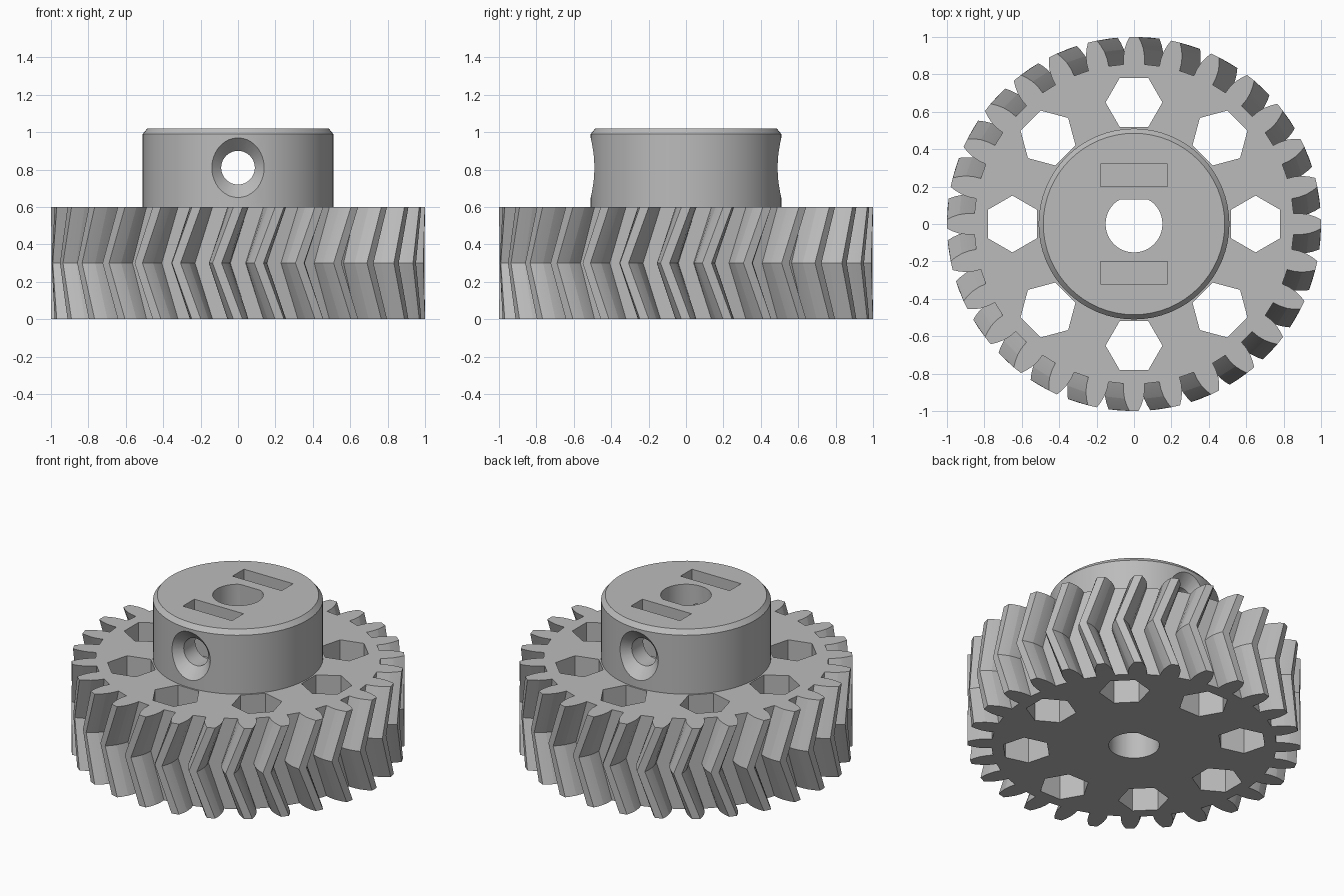
import bpy, bmesh
from math import sin, cos, pi, radians
from mathutils import Matrix

cube = bpy.data.objects.get("Cube")
if cube:
    bpy.data.objects.remove(cube, do_unlink=True)

grey = bpy.data.materials.new("plain grey")
grey.use_nodes = True
COLOUR = (0.5, 0.5, 0.5, 1)
grey.diffuse_color = COLOUR
grey.node_tree.nodes["Principled BSDF"].inputs["Base Color"].default_value = COLOUR

TEETH = 28
PITCH = 2 * pi / TEETH
GEAR_TOP, HUB_TOP = 0.6, 1.02
SCREW_Z = 0.81


def loft(name, rings):
    """Skin a stack of equal-length rings and cap both ends."""
    bm = bmesh.new()
    loops = [[bm.verts.new(p) for p in ring] for ring in rings]
    n = len(loops[0])
    for a, b in zip(loops, loops[1:]):
        for i in range(n):
            j = (i + 1) % n
            bm.faces.new((a[i], a[j], b[j], b[i]))
    bm.faces.new(loops[0][::-1])
    bm.faces.new(loops[-1])
    bmesh.ops.recalc_face_normals(bm, faces=bm.faces)
    mesh = bpy.data.meshes.new(name)
    bm.to_mesh(mesh)
    bm.free()
    mesh.materials.append(grey)
    obj = bpy.data.objects.new(name, mesh)
    bpy.context.collection.objects.link(obj)
    return obj


def circle(r, z, sides=64, turn=0.0):
    return [(r * cos(turn + 2 * pi * i / sides), r * sin(turn + 2 * pi * i / sides), z)
            for i in range(sides)]


def cut(target, cutter):
    mod = target.modifiers.new(cutter.name, "BOOLEAN")
    mod.operation, mod.solver, mod.object = "DIFFERENCE", "EXACT", cutter
    bpy.context.view_layer.objects.active = target
    bpy.ops.object.modifier_apply(modifier=mod.name)


# Herringbone gear body: one tooth outline, twisted half a pitch at mid height
FLANK = [(0.855, 3.7), (0.895, 3.6), (0.935, 3.1), (0.97, 2.3), (1.0, 1.4)]
TOOTH = [(r, -a) for r, a in FLANK] + [(r, a) for r, a in reversed(FLANK)]


def gear_ring(z, twist):
    return [(r * cos(k * PITCH + radians(a) + twist), r * sin(k * PITCH + radians(a) + twist), z)
            for k in range(TEETH) for r, a in TOOTH]


gear = loft("gear_body", [gear_ring(0, 0), gear_ring(GEAR_TOP / 2, -PITCH / 2),
                          gear_ring(GEAR_TOP, 0)])

# Hub with chamfered rim
hub = loft("hub", [circle(0.51, GEAR_TOP), circle(0.51, 0.99), circle(0.485, HUB_TOP)])

cutters = []

# Ring of hexagonal lightening holes
for k in range(8):
    hexagon = loft("hex_cutter", [circle(0.152, z, 6, pi / 6) for z in (-0.1, 0.8)])
    hexagon.data.transform(Matrix.Rotation(k * pi / 4, 4, "Z") @ Matrix.Translation((0.65, 0, 0)))
    cut(gear, hexagon)
    cutters.append(hexagon)

# D-shaped shaft bore
bore = loft("bore_cutter", [[(x, min(y, 0.13), z) for x, y, z in circle(0.152, z, 48)]
                            for z in (-0.1, 1.2)])
cut(gear, bore)
cut(hub, bore)
cutters.append(bore)

# Cross hole for the set screws, flared at both ends
flare = [(-0.6, 0.25), (-0.44, 0.09), (0.44, 0.09), (0.6, 0.25)]
screw = loft("screw_cutter", [circle(r, z, 40) for z, r in flare])
screw.data.transform(Matrix.Translation((0, 0, SCREW_Z)) @ Matrix.Rotation(pi / 2, 4, "X"))
cut(hub, screw)
cutters.append(screw)

# Rectangular nut slots in the hub top
for y in (-0.26, 0.26):
    slot = loft("slot_cutter", [[(sx * 0.18, y + sy * 0.06, z)
                                 for sx, sy in ((-1, -1), (1, -1), (1, 1), (-1, 1))]
                                for z in (0.66, 1.2)])
    cut(hub, slot)
    cutters.append(slot)

for obj in cutters:
    bpy.data.objects.remove(obj, do_unlink=True)

# Smooth the round surfaces, keep hard edges
for obj, angle in ((hub, 20), (gear, 9)):
    bpy.ops.object.select_all(action="DESELECT")
    obj.select_set(True)
    bpy.context.view_layer.objects.active = obj
    bpy.ops.object.shade_smooth_by_angle(angle=radians(angle))
